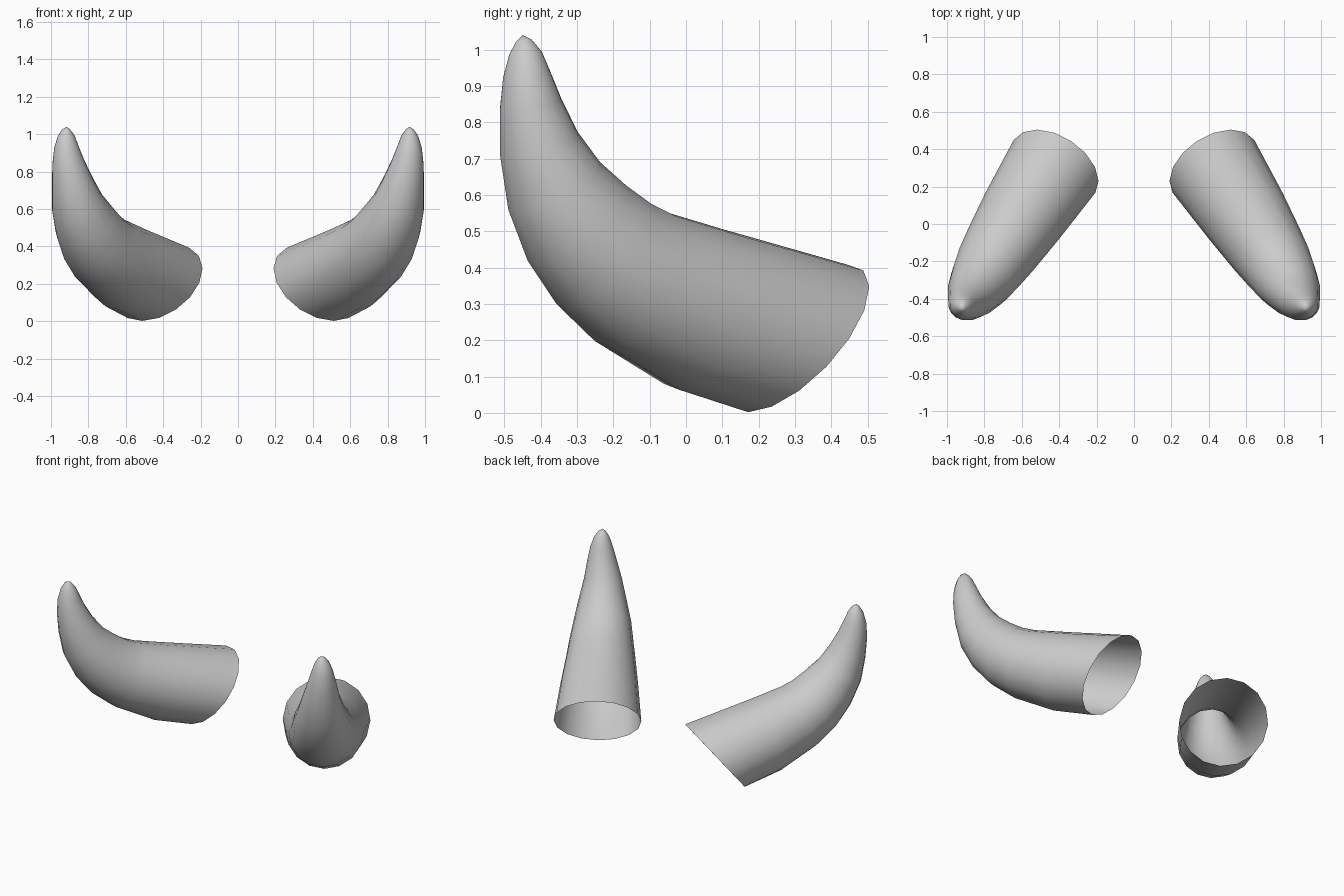
import bpy, bmesh, math
from mathutils import Vector

if "Cube" in bpy.data.objects:
    bpy.data.objects.remove(bpy.data.objects["Cube"])

SIDES = 16
# Centre line of one horn with radius: x, y, z, r (open base to tip)
PATH = [
    (0.425, 0.308, 0.205, 0.260),
    (0.600, 0.040, 0.285, 0.232),
    (0.715, -0.140, 0.370, 0.206),
    (0.770, -0.225, 0.437, 0.190),
    (0.815, -0.300, 0.522, 0.171),
    (0.858, -0.363, 0.625, 0.143),
    (0.885, -0.405, 0.740, 0.113),
    (0.908, -0.428, 0.850, 0.087),
    (0.917, -0.438, 0.930, 0.067),
    (0.918, -0.442, 0.990, 0.046),
    (0.918, -0.447, 1.025, 0.022),
]
TIP = Vector((0.918, -0.450, 1.040))
BASE_NORMAL = Vector((0.426, -0.655, 0.625))  # base is cut at a slant


def build_horn():
    bm = bmesh.new()
    pts = [Vector(p[:3]) for p in PATH] + [TIP]
    side = Vector((0.84, 0.54, 0.0))
    rings = []
    for i, p in enumerate(PATH):
        n = BASE_NORMAL if i == 0 else pts[i + 1] - pts[i - 1]
        n = n.normalized()
        # carry the ring frame along the path
        side = (side - n * side.dot(n)).normalized()
        up = side.cross(n)
        ring = []
        for k in range(SIDES):
            a = 2 * math.pi * k / SIDES
            ring.append(bm.verts.new(pts[i] + p[3] * (side * math.cos(a) + up * math.sin(a))))
        rings.append(ring)
    for a, b in zip(rings, rings[1:]):
        for k in range(SIDES):
            j = (k + 1) % SIDES
            bm.faces.new((a[k], a[j], b[j], b[k]))
    tip = bm.verts.new(TIP)
    for k in range(SIDES):
        bm.faces.new((rings[-1][k], rings[-1][(k + 1) % SIDES], tip))
    bmesh.ops.recalc_face_normals(bm, faces=bm.faces)
    # normals must face away from the centre line
    f = bm.faces[0] if bm.faces.ensure_lookup_table() is None else None
    if f.normal.dot(f.calc_center_median() - (pts[0] + pts[1]) / 2) < 0:
        bmesh.ops.reverse_faces(bm, faces=bm.faces)
    mesh = bpy.data.meshes.new("horns")
    bm.to_mesh(mesh)
    bm.free()
    for poly in mesh.polygons:
        poly.use_smooth = True
    return mesh


# Pair of horns, mirrored across x
horns = bpy.data.objects.new("horns", build_horn())
bpy.context.collection.objects.link(horns)
mirror = horns.modifiers.new("mirror", 'MIRROR')
mirror.use_axis = (True, False, False)
mirror.use_mirror_merge = False
